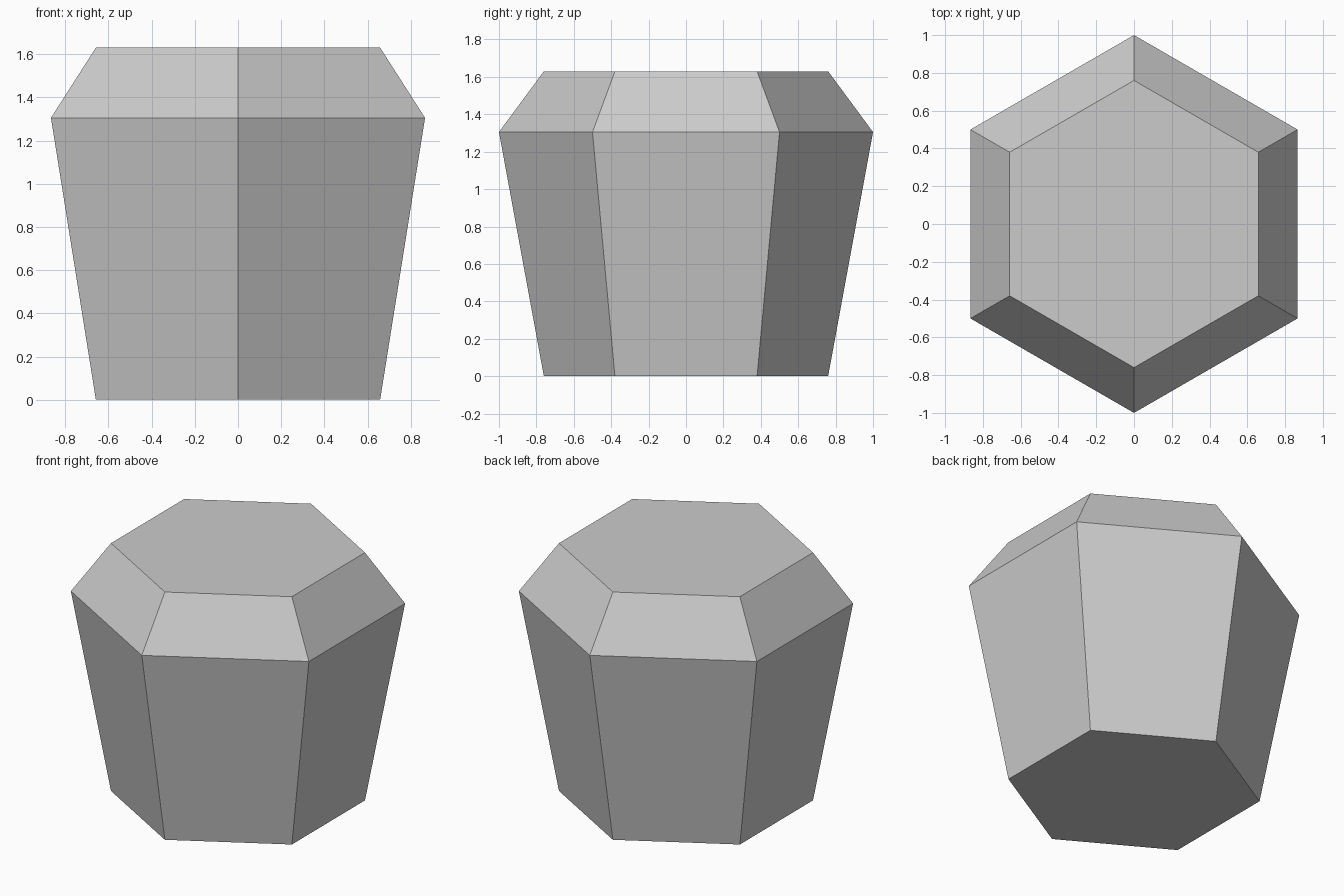
import bpy
import bmesh
from math import cos, sin, tau

SIDES = 6
# (radius, height) of each ring, bottom to top
PROFILE = [(0.76, 0.0), (1.0, 1.305), (0.76, 1.63)]

cube = bpy.data.objects.get("Cube")
if cube:
    bpy.data.objects.remove(cube, do_unlink=True)

# Plain grey material
grey = bpy.data.materials.new("plain_grey")
grey.use_nodes = True
colour = (0.6, 0.6, 0.6, 1.0)
grey.diffuse_color = colour
grey.node_tree.nodes["Principled BSDF"].inputs["Base Color"].default_value = colour


def ring(bm, radius, z):
    """Hexagonal ring with corners on the front and back."""
    angles = [tau * (i / SIDES + 0.25) for i in range(SIDES)]
    return [bm.verts.new((radius * cos(a), radius * sin(a), z)) for a in angles]


# Faceted body: tapered sides, bevelled shoulder, flat caps
bm = bmesh.new()
rings = [ring(bm, r, z) for r, z in PROFILE]
for low, high in zip(rings, rings[1:]):
    for i in range(SIDES):
        j = (i + 1) % SIDES
        bm.faces.new((low[i], low[j], high[j], high[i]))
bm.faces.new(reversed(rings[0]))
bm.faces.new(rings[-1])
bmesh.ops.recalc_face_normals(bm, faces=bm.faces)

mesh = bpy.data.meshes.new("hexagonal_block")
bm.to_mesh(mesh)
bm.free()
mesh.materials.append(grey)
block = bpy.data.objects.new("hexagonal_block", mesh)
bpy.context.collection.objects.link(block)
